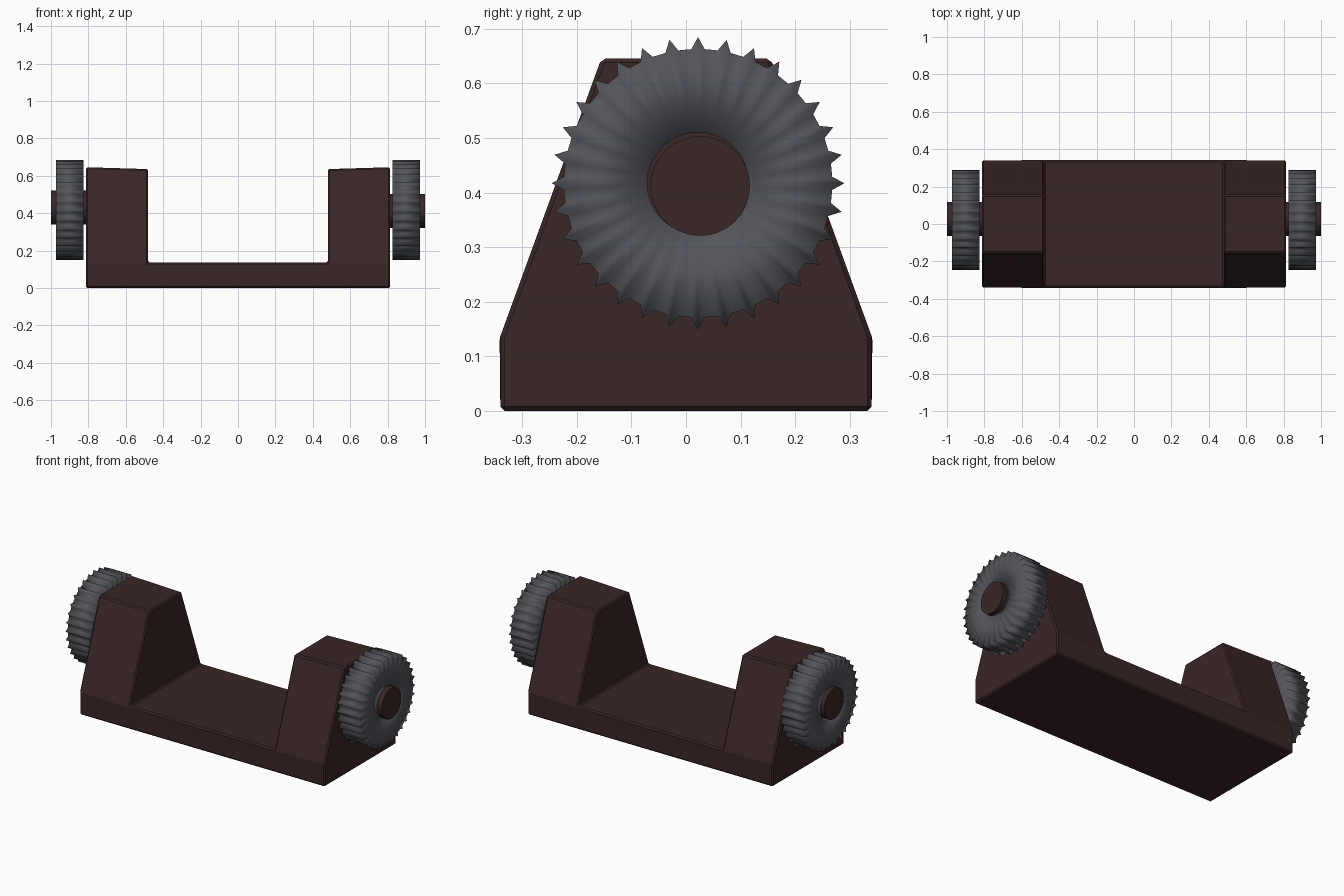
import bpy, bmesh
from math import sin, cos, pi

if "Cube" in bpy.data.objects:
    bpy.data.objects.remove(bpy.data.objects["Cube"])


def material(name, rgb):
    m = bpy.data.materials.new(name)
    m.diffuse_color = (*rgb, 1)
    m.use_nodes = True
    m.node_tree.nodes["Principled BSDF"].inputs["Base Color"].default_value = m.diffuse_color
    return m


BROWN = material("dark_brown", (0.042, 0.019, 0.019))
STEEL = material("dark_steel", (0.085, 0.09, 0.105))


def finish(bm, name, mat, smooth=False):
    bmesh.ops.recalc_face_normals(bm, faces=bm.faces[:])
    me = bpy.data.meshes.new(name)
    bm.to_mesh(me)
    bm.free()
    me.materials.append(mat)
    for p in me.polygons:
        p.use_smooth = smooth
    ob = bpy.data.objects.new(name, me)
    bpy.context.collection.objects.link(ob)
    return ob


def bridge(bm, a, b):
    n = len(a)
    for i in range(n):
        bm.faces.new((a[i], a[(i + 1) % n], b[(i + 1) % n], b[i]))


# U-shaped cradle: hexagonal sections along x, joined by a low floor
bm = bmesh.new()
secs = []
for x, h in ((-0.813, 0.646), (-0.48, 0.636), (0.48, 0.636), (0.813, 0.646)):
    pts = ((-0.34, 0), (0.34, 0), (0.34, 0.137), (0.155, h), (-0.155, h), (-0.34, 0.137))
    secs.append([bm.verts.new((x, y, z)) for y, z in pts])
bridge(bm, secs[0], secs[1])
bridge(bm, secs[2], secs[3])
low = (0, 1, 2, 5)
bridge(bm, [secs[1][i] for i in low], [secs[2][i] for i in low])
for s in (secs[1], secs[2]):
    bm.faces.new(s[2:])
for s in (secs[0], secs[3]):
    bm.faces.new(s)
cradle = finish(bm, "cradle", BROWN)
bev = cradle.modifiers.new("edge_chamfer", "BEVEL")
bev.width = 0.008
bev.segments = 1
bev.limit_method = 'ANGLE'


# Toothed wheel: ring with narrow pointed teeth and a round bore
def wheel(name, x0, x1, y, z, teeth=32):
    outer, inner = [], []
    step = 2 * pi / teeth
    for i in range(teeth):
        for da, r in ((-0.25, 0.246), (0, 0.268), (0.25, 0.246)):
            a = (i + da) * step
            outer.append((y + r * sin(a), z + r * cos(a)))
            inner.append((y + 0.093 * sin(a), z + 0.093 * cos(a)))
    bm = bmesh.new()
    loops = [[bm.verts.new((x, *p)) for p in ring]
             for x, ring in ((x0, outer), (x1, outer), (x1, inner), (x0, inner))]
    for k in range(4):
        bridge(bm, loops[k], loops[(k + 1) % 4])
    return finish(bm, name, STEEL, True)


# Axle stub: plain capped cylinder
def axle(name, x0, x1, y, z, r=0.091, n=48):
    bm = bmesh.new()
    ends = [[bm.verts.new((x, y + r * sin(2 * pi * i / n), z + r * cos(2 * pi * i / n)))
             for i in range(n)] for x in (x0, x1)]
    bridge(bm, *ends)
    side = set(bm.faces)
    for e in ends:
        bm.faces.new(e)
    ob = finish(bm, name, BROWN)
    for p in ob.data.polygons:
        p.use_smooth = len(p.vertices) == 4
    for e in ob.data.edges:
        a, b = (ob.data.vertices[v].co.x for v in e.vertices)
        e.use_edge_sharp = abs(a - b) < 1e-6
    return ob


for side, s, axle_z in (("left", -1, 0.43), ("right", 1, 0.412)):
    wheel(side + "_wheel", s * 0.825, s * 0.972, 0.022, 0.417)
    axle(side + "_axle", s * 0.79, s * 1.0, 0.026, axle_z)
